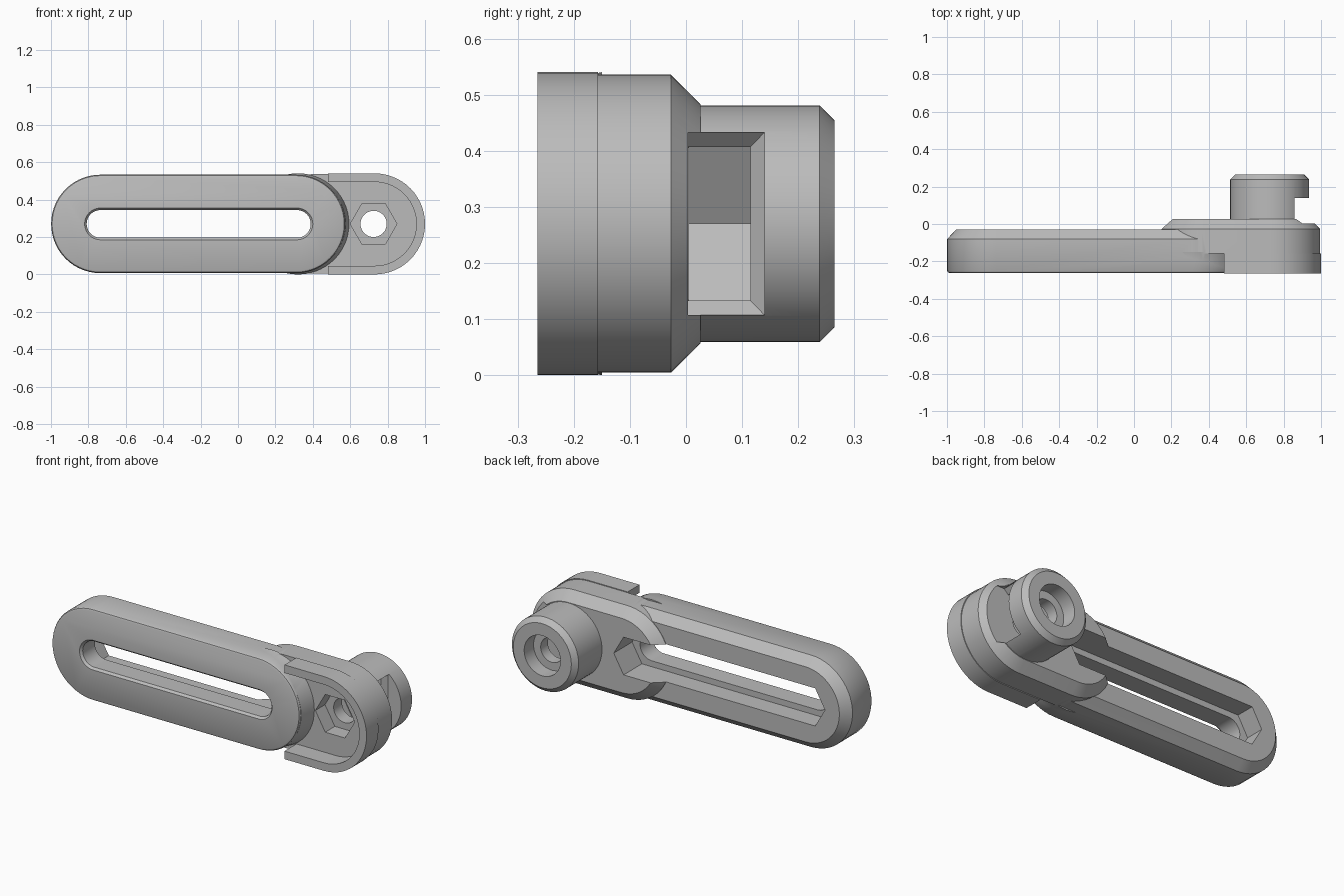
import bpy, bmesh, math

old = bpy.data.objects.get("Cube")
if old:
    bpy.data.objects.remove(old, do_unlink=True)

MID = 0.27      # height of the long axis
PIVOT = 0.725   # x of the boss axis

grey = bpy.data.materials.new("plain grey")
grey.use_nodes = True
colour = (0.5, 0.5, 0.5, 1)
grey.diffuse_color = colour
grey.node_tree.nodes["Principled BSDF"].inputs["Base Color"].default_value = colour


def half_round(x, r, start, n):
    return [(x + r * math.cos(start + math.pi * i / n),
             MID + r * math.sin(start + math.pi * i / n)) for i in range(n + 1)]


def stadium(x0, x1, r, n=28):
    return half_round(x1, r, -math.pi / 2, n) + half_round(x0, r, math.pi / 2, n)


def circle(r, n=56):
    return [(PIVOT + r * math.cos(2 * math.pi * i / n),
             MID + r * math.sin(2 * math.pi * i / n)) for i in range(n)]


def tongue(x0, x1, r):
    # square at the left, round at the right
    return half_round(x1, r, -math.pi / 2, 28) + [(x0, MID + r), (x0, MID - r)]


def hex_slot(x0, x1, flat):
    # slot with pointed hexagonal ends
    c, s = 2 * flat / math.sqrt(3), flat / math.sqrt(3)
    return [(x0 - c, MID), (x0 - s, MID - flat), (x1 + s, MID - flat),
            (x1 + c, MID), (x1 + s, MID + flat), (x0 - s, MID + flat)]


def loft_rings(name, rings):
    # bridge rings of 3D points and cap both ends
    bm = bmesh.new()
    loops = [[bm.verts.new(p) for p in ring] for ring in rings]
    n = len(loops[0])
    for a, b in zip(loops, loops[1:]):
        for i in range(n):
            j = (i + 1) % n
            bm.faces.new((a[i], a[j], b[j], b[i]))
    bm.faces.new(loops[0])
    bm.faces.new(loops[-1])
    bmesh.ops.recalc_face_normals(bm, faces=bm.faces)
    mesh = bpy.data.meshes.new(name)
    bm.to_mesh(mesh)
    bm.free()
    mesh.materials.append(grey)
    obj = bpy.data.objects.new(name, mesh)
    bpy.context.collection.objects.link(obj)
    return obj


def loft(name, *sections):
    # each section is (y, outline in x and z)
    return loft_rings(name, [[(x, y, z) for x, z in o] for y, o in sections])


def combine(target, tool, operation):
    mod = target.modifiers.new(operation, 'BOOLEAN')
    mod.operation = operation
    mod.solver = 'EXACT'
    mod.object = tool
    bpy.context.view_layer.objects.active = target
    bpy.ops.object.modifier_apply(modifier=mod.name)
    bpy.data.objects.remove(tool, do_unlink=True)


# Long arm: softened front edge, chamfered back
body = loft("slotted_link_arm",
            *[(y, stadium(-0.736, 0.31, r)) for y, r in
              [(-0.263, 0.249), (-0.259, 0.258), (-0.25, 0.263),
               (-0.08, 0.263), (-0.03, 0.215)]])

# Flared foot of the arm, pivot block and round boss
flare = loft("arm_flare", (-0.25, stadium(0.318, 0.325, 0.25)),
             (-0.15, stadium(0.318, 0.325, 0.27)))
block = loft("pivot_block",
             *[(y, stadium(0.39, 0.73, r)) for y, r in
               [(-0.157, 0.2655), (-0.027, 0.2655), (0.026, 0.213)]])
boss = loft("round_boss",
            *[(y, circle(r)) for y, r in
              [(-0.01, 0.211), (0.238, 0.211), (0.265, 0.184)]])

# Raised U-shaped rim around the front of the block
rim = loft("front_rim", (-0.265, tongue(0.48, 0.73, 0.27)),
           (-0.157, tongue(0.48, 0.73, 0.27)))
combine(rim, loft("rim_cutter", (-0.4, tongue(0.3, 0.73, 0.224)),
                  (0, tongue(0.3, 0.73, 0.224))), 'DIFFERENCE')

for part in (block, flare, rim, boss):
    combine(body, part, 'UNION')

# Slot through the arm with an eased front edge, hexagonal channel behind it
cutters = [
    loft("slot_cutter", *[(y, stadium(-0.735, 0.315, r)) for y, r in
                          [(-0.3, 0.085), (-0.263, 0.085), (-0.25, 0.074), (0.1, 0.074)]]),
    loft("channel_cutter", *[(y, hex_slot(-0.735, 0.315, 0.108)) for y in (-0.14, 0.1)]),
    # Bolt hole, front hexagon recess and rear counterbore
    loft("bolt_cutter", *[(y, circle(0.07)) for y in (-0.4, 0.4)]),
    loft("hexagon_cutter", *[(y, hex_slot(PIVOT, PIVOT, 0.108)) for y in (-0.3, -0.07)]),
    loft("counterbore_cutter", *[(y, circle(0.115)) for y in (0.18, 0.4)]),
    # Side pocket for a nut
    loft("nut_cutter", *[(y, hex_slot(PIVOT, 1.2, 0.137)) for y in (0.005, 0.115)]),
]


def mouth(x, half, top):
    return [(x, 0.004, MID - half), (x, top, MID - half),
            (x, top, MID + half), (x, 0.004, MID + half)]


# Flared mouth of the nut pocket
cutters.append(loft_rings("mouth_cutter", [
    mouth(0.80, 0.136, 0.114), mouth(0.825, 0.137, 0.115),
    mouth(0.851, 0.163, 0.14), mouth(1.2, 0.163, 0.14)]))

for cutter in cutters:
    combine(body, cutter, 'DIFFERENCE')

bpy.ops.object.select_all(action='DESELECT')
body.select_set(True)
bpy.context.view_layer.objects.active = body
bpy.ops.object.shade_smooth_by_angle(angle=math.radians(30))
